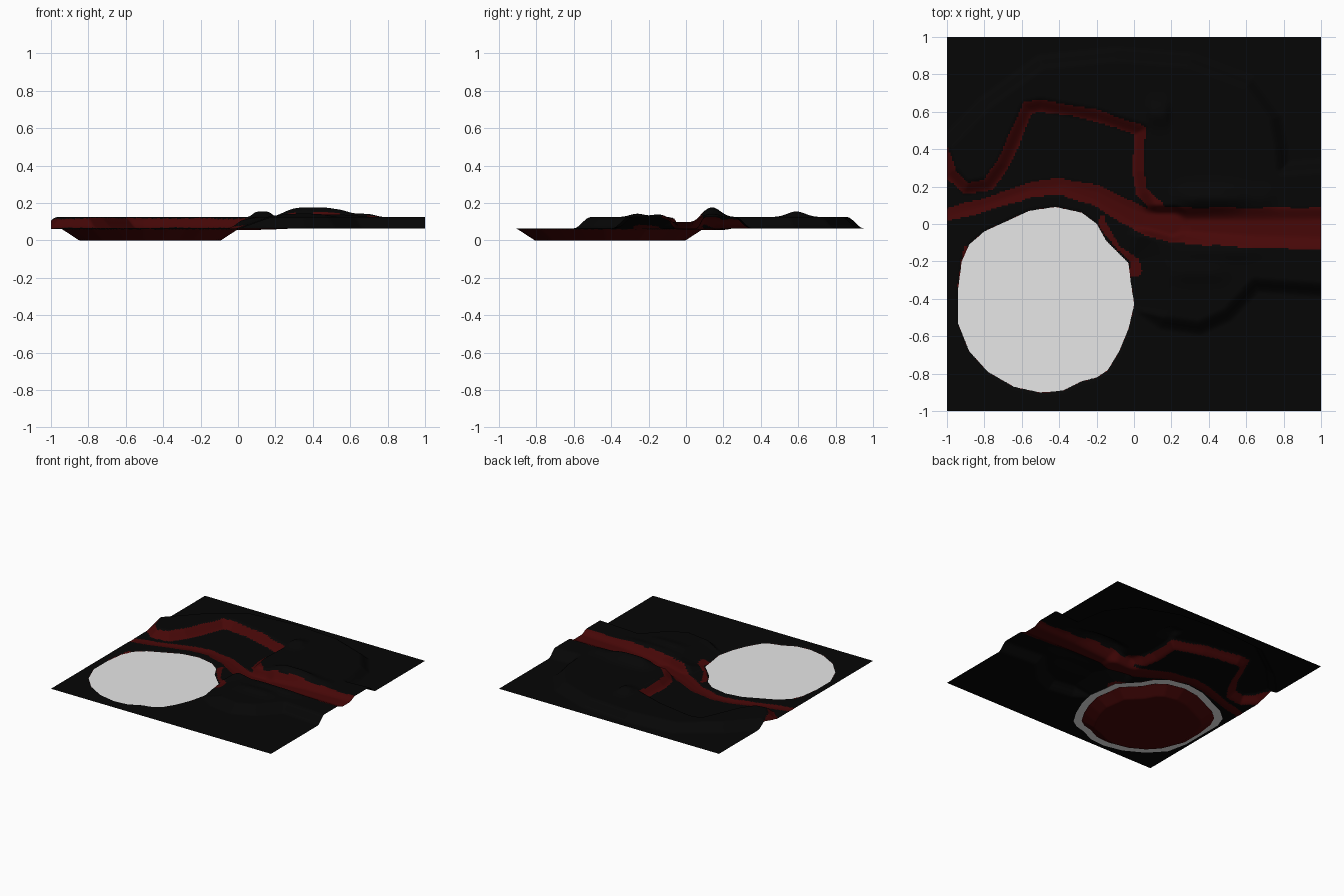
import bpy, bmesh, math


def material(name, col):
    m = bpy.data.materials.new(name)
    m.diffuse_color = (*col, 1)
    return m


ROCK = material("black rock", (0.0018, 0.0018, 0.0018))
LAVA = material("dark red lava", (0.062, 0.0022, 0.0022))
GREY = material("pale grey", (0.8, 0.8, 0.8))

BASE, TOP, POOL_Z, N = 0.065, 0.125, 0.06, 220

# Outline of the raised plateau; its south-west edge follows the north stream
PLATEAU = [(-1.02, 0.42), (-0.98, 0.28), (-0.9, 0.19), (-0.78, 0.21), (-0.7, 0.32),
           (-0.57, 0.62), (-0.5, 0.635), (-0.2, 0.58), (0.04, 0.5), (0.03, 0.28),
           (0.05, 0.16), (0.1, 0.02), (0.0, -0.06), (-0.03, -0.3), (0.05, -0.46),
           (0.15, -0.53), (0.35, -0.56), (0.5, -0.49), (0.65, -0.33), (1.2, -0.37),
           (1.2, 0.33), (0.8, 0.3), (0.79, 0.42), (0.76, 0.57), (0.62, 0.76),
           (0.3, 0.88), (-0.1, 0.91), (-0.5, 0.87), (-0.8, 0.65)]
# Outline of the round pool
POOL = [(-0.94, -0.35), (-0.92, -0.2), (-0.88, -0.11), (-0.8, -0.04), (-0.69, 0.01),
        (-0.56, 0.07), (-0.42, 0.09), (-0.28, 0.06), (-0.2, 0.0), (-0.15, -0.09),
        (-0.03, -0.21), (-0.02, -0.3), (0.0, -0.43), (-0.03, -0.56), (-0.08, -0.68),
        (-0.14, -0.78), (-0.2, -0.82), (-0.28, -0.84), (-0.38, -0.89), (-0.5, -0.9),
        (-0.64, -0.87), (-0.78, -0.79), (-0.88, -0.68), (-0.94, -0.53)]
# Lava streams: (x, y, half width, bed height)
RIVER = [(1.1, -0.025, 0.115, 0.1), (0.6, -0.02, 0.105, 0.095), (0.2, -0.005, 0.095, 0.07),
         (0.05, 0.02, 0.07, 0.055)]
SOUTH_STREAM = [(0.2, 0.0, 0.09, 0.06), (0.05, 0.02, 0.07, 0.055), (-0.07, 0.08, 0.06, 0.056),
                (-0.2, 0.15, 0.055, 0.057), (-0.38, 0.2, 0.045, 0.057), (-0.55, 0.185, 0.04, 0.057),
                (-0.8, 0.1, 0.035, 0.06), (-1.05, 0.04, 0.035, 0.063)]
NORTH_STREAM = [(0.12, 0.09, 0.04, 0), (0.04, 0.17, 0.03, 0), (0.02, 0.28, 0.03, 0),
                (0.035, 0.5, 0.03, 0), (-0.2, 0.58, 0.03, 0), (-0.5, 0.635, 0.03, 0),
                (-0.57, 0.62, 0.035, 0), (-0.7, 0.32, 0.035, 0), (-0.78, 0.21, 0.032, 0),
                (-0.9, 0.19, 0.03, 0), (-0.98, 0.27, 0.03, 0), (-1.02, 0.42, 0.025, 0)]
STREAMS = [RIVER, SOUTH_STREAM, NORTH_STREAM]
# Thin lava stains on the pool edge
STAINS = [[(-0.93, -0.33, 0.012, 0), (-0.9, -0.13, 0.012, 0)],
          [(-0.17, 0.03, 0.018, 0), (-0.17, 0.0, 0.02, 0), (-0.08, -0.13, 0.014, 0)],
          [(-0.08, -0.13, 0.014, 0), (0.01, -0.2, 0.02, 0), (0.01, -0.25, 0.035, 0)]]
# Hills: (x, y, radius x, radius y, height)
HILLS = [(0.4, 0.14, 0.16, 0.055, 0.052), (0.64, 0.14, 0.1, 0.05, 0.018),
         (0.13, 0.59, 0.055, 0.06, 0.03), (0.13, -0.27, 0.05, 0.045, 0.026),
         (0.35, -0.26, 0.14, 0.05, 0.018), (0.45, -0.15, 0.2, 0.04, 0.014)]


def smooth(t):
    t = max(0.0, min(1.0, t))
    return t * t * (3 - 2 * t)


def seg(x, y, a, b):
    """Distance to a segment and the fraction along it."""
    dx, dy = b[0] - a[0], b[1] - a[1]
    t = max(0, min(1, ((x - a[0]) * dx + (y - a[1]) * dy) / (dx * dx + dy * dy)))
    return math.hypot(x - a[0] - t * dx, y - a[1] - t * dy), t


def signed(x, y, poly):
    """Distance to an outline, negative inside."""
    inside, best = False, 9
    for i, b in enumerate(poly):
        a = poly[i - 1]
        best = min(best, seg(x, y, a, b)[0])
        if (a[1] > y) != (b[1] > y) and x < a[0] + (y - a[1]) * (b[0] - a[0]) / (b[1] - a[1]):
            inside = not inside
    return -best if inside else best


def stream(x, y, path):
    """Distance outside the stream edge, and bed height there."""
    best = (9, 0)
    for a, b in zip(path, path[1:]):
        d, t = seg(x, y, a, b)
        best = min(best, (d - a[2] - t * (b[2] - a[2]), a[3] + t * (b[3] - a[3])))
    return best


def height(x, y):
    h = BASE + (TOP - BASE) * smooth(0.45 - signed(x, y, PLATEAU) / 0.09)
    for cx, cy, rx, ry, k in HILLS:
        h += k * math.exp(-(((x - cx) / rx) ** 4 + ((y - cy) / ry) ** 2) * 0.8)
    # Carve the two lower streams; the north one only colours the slope
    for path, shift, width in ((RIVER, 0.1, 0.08), (SOUTH_STREAM, 0.3, 0.06)):
        d, bed = stream(x, y, path)
        if bed < h:
            h += (bed - h) * smooth(shift - d / width)
    sd = signed(x, y, POOL)
    return min(h, max(0, POOL_Z + (0.66 if sd < 0 else 0.35) * sd))


def is_lava(x, y):
    w = 0.004 * math.sin(23 * x + 3) * math.sin(19 * y)
    if signed(x, y, POOL) < 0.0:
        return True
    return any(stream(x, y, p)[0] < w for p in STREAMS + STAINS)


def add_object(name, bm, mats):
    me = bpy.data.meshes.new(name)
    bm.to_mesh(me)
    bm.free()
    for m in mats:
        me.materials.append(m)
    ob = bpy.data.objects.new(name, me)
    bpy.context.collection.objects.link(ob)
    return ob


# Ground sheet with plateau, streams and sunken pool basin
bm = bmesh.new()
bmesh.ops.create_grid(bm, x_segments=N, y_segments=N, size=1)
for v in bm.verts:
    v.co.z = height(v.co.x, v.co.y)
for f in bm.faces:
    c = f.calc_center_median()
    f.material_index = 1 if is_lava(c.x, c.y) else 0
    f.smooth = True
add_object("ground", bm, [ROCK, LAVA])

# Flat pool surface, reaching a little under the surrounding ground
bm = bmesh.new()
cx, cy = -0.47, -0.41
bm.faces.new([bm.verts.new((max(-0.97, cx + (x - cx) * 1.13), cy + (y - cy) * 1.12, POOL_Z))
              for x, y in reversed(POOL)])
add_object("pool_surface", bm, [GREY])
